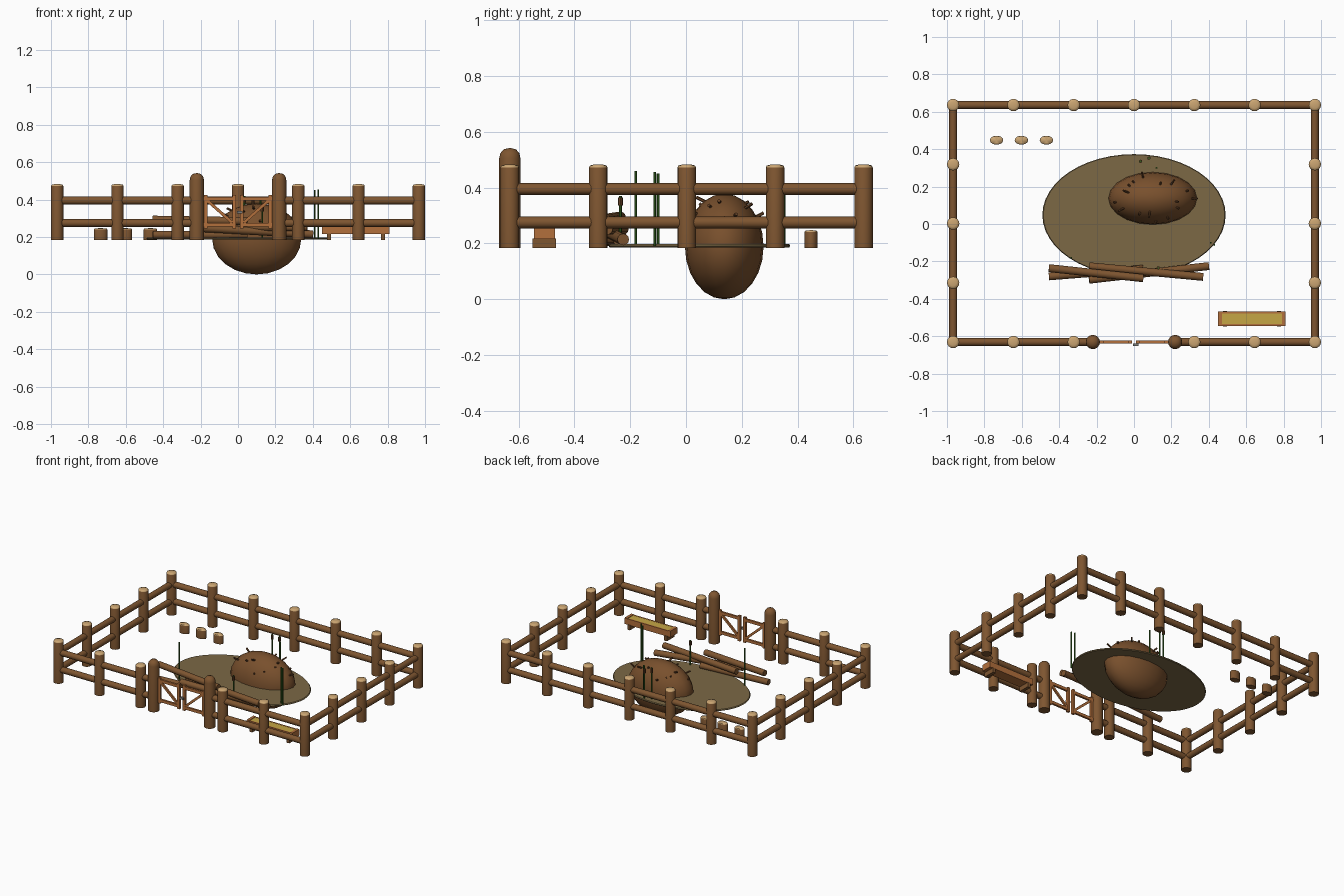
import bpy, bmesh, math
from mathutils import Vector, Matrix

if "Cube" in bpy.data.objects:
    bpy.data.objects.remove(bpy.data.objects["Cube"])


def mat(name, r, g, b):
    m = bpy.data.materials.new(name)
    m.diffuse_color = (r, g, b, 1)
    m.use_nodes = True
    m.node_tree.nodes["Principled BSDF"].inputs["Base Color"].default_value = m.diffuse_color
    return m


BARK = mat("bark brown", 0.21, 0.092, 0.030)
MUD = mat("mud brown", 0.19, 0.08, 0.026)
STICK = mat("dark stick", 0.13, 0.055, 0.02)
TAN = mat("cut wood tan", 0.60, 0.38, 0.17)
PLANK = mat("orange plank", 0.45, 0.16, 0.045)
WATER = mat("murky water", 0.20, 0.14, 0.06)
HAY = mat("hay yellow", 0.56, 0.38, 0.06)
GREEN = mat("reed green", 0.03, 0.11, 0.012)
METAL = mat("latch grey", 0.2, 0.2, 0.19)

G = 0.183          # ground level of the pen
FX, FY, BY = 0.967, -0.631, 0.636


def finish(bm, name, mats, rule=None, angle=40):
    bmesh.ops.recalc_face_normals(bm, faces=bm.faces)
    me = bpy.data.meshes.new(name)
    for m in mats:
        me.materials.append(m)
    for f in bm.faces:
        f.smooth = True
        if rule:
            f.material_index = rule(f)
    bm.to_mesh(me)
    bm.free()
    me.set_sharp_from_angle(angle=math.radians(angle))
    ob = bpy.data.objects.new(name, me)
    bpy.context.collection.objects.link(ob)
    return ob


def lathe(name, x, y, prof, mats, seg=16, sx=1, sy=1, rule=None, angle=60):
    bm = bmesh.new()
    vs = [bm.verts.new((r, 0, z)) for r, z in prof]
    es = [bm.edges.new(p) for p in zip(vs, vs[1:])]
    bmesh.ops.spin(bm, geom=vs + es, cent=(0, 0, 0), axis=(0, 0, 1),
                   angle=2 * math.pi, steps=seg)
    bmesh.ops.remove_doubles(bm, verts=bm.verts, dist=1e-5)
    bmesh.ops.transform(bm, verts=bm.verts,
                        matrix=Matrix.Translation((x, y, 0)) @ Matrix.Diagonal((sx, sy, 1, 1)))
    return finish(bm, name, mats, rule, angle)


def rod(name, a, b, r, m, seg=12, r2=None, end=None):
    a, b = Vector(a), Vector(b)
    d = b - a
    bm = bmesh.new()
    bmesh.ops.create_cone(bm, cap_ends=True, segments=seg, radius1=r,
                          radius2=r if r2 is None else r2, depth=d.length)
    rot = d.to_track_quat('Z', 'Y').to_matrix().to_4x4()
    bmesh.ops.transform(bm, verts=bm.verts, matrix=Matrix.Translation((a + b) / 2) @ rot)
    return finish(bm, name, [m])


def box(name, lo, hi, m, roll=0):
    lo, hi = Vector(lo), Vector(hi)
    bm = bmesh.new()
    bmesh.ops.create_cube(bm, size=1)
    s = hi - lo
    bmesh.ops.transform(bm, verts=bm.verts, matrix=Matrix.Translation((lo + hi) / 2)
                        @ Matrix.Rotation(roll, 4, 'Y') @ Matrix.Diagonal((s.x, s.y, s.z, 1)))
    return finish(bm, name, [m])


# fence posts with pale cut tops
xs = [FX * i / 3 for i in range(-3, 4)]
ys = [FY + (BY - FY) * i / 4 for i in range(5)]
spots = [(x, BY) for x in xs] + [(x, FY) for x in xs if abs(x) > 0.1]
spots += [(s * FX, y) for s in (-1, 1) for y in ys[1:4]]
post = [(0, G), (.033, G), (.033, .472), (.030, .479), (.018, .482), (0, .483)]
for x, y in spots:
    lathe("fence_post", x, y, post, [BARK, TAN],
          rule=lambda f: int(f.calc_center_median().z > .473))

# fence rails
for z in (.395, .275):
    rod("back_rail", (-FX, BY, z), (FX, BY, z), .021, BARK)
    for s in (-1, 1):
        rod("side_rail", (s * FX, FY, z), (s * FX, BY, z), .021, BARK)
        rod("front_rail", (s * FX, FY, z), (s * .22, FY, z), .021, BARK)

# gate: domed posts and two braced leaves
dome = [(0, G), (.038, G), (.038, .505), (.034, .523), (.022, .537), (0, .542)]
for s in (-1, 1):
    lathe("gate_post", s * .22, FY, dome, [BARK])

    def bar(name, x0, x1, z0, z1, t=.008):
        a, b = sorted((s * x0, s * x1))
        box(name, (a, FY - t, z0), (b, FY + t, z1), PLANK)
    bar("gate_stile", .012, .030, .245, .425)
    bar("gate_stile", .163, .181, .245, .425)
    bar("gate_top_bar", .012, .190, .395, .415, .007)
    bar("gate_bottom_bar", .012, .190, .255, .275, .007)
    ang = math.atan2(.12, .135)
    half = .088
    box("gate_brace", (s * .0965 - half, FY - .006, .327), (s * .0965 + half, FY + .006, .343),
        PLANK, -s * ang)
box("gate_latch", (-.005, FY - .02, .325), (.025, FY - .007, .340), METAL)

# pond
lathe("pond", 0, .048, [(0, .186), (.485, .186), (.49, .191), (.485, .197), (0, .197)],
      [WATER], 48, 1, .664, angle=30)

# mud lodge
MC, MR = Vector((.10, .137, .189)), Vector((.238, .141, .189))
bm = bmesh.new()
bmesh.ops.create_uvsphere(bm, u_segments=20, v_segments=12, radius=1)
bmesh.ops.transform(bm, verts=bm.verts,
                    matrix=Matrix.Translation(MC) @ Matrix.Diagonal((*MR, 1)))
finish(bm, "mud_lodge", [MUD], angle=60)

# sticks poking out of the lodge
for i in range(16):
    az = i * 2.4
    el = math.radians(28 + (i * 17) % 32)
    u = Vector((math.cos(az) * math.cos(el), math.sin(az) * math.cos(el), math.sin(el)))
    p = MC + Vector(a * b for a, b in zip(u, MR))
    d = Vector((math.cos(az), math.sin(az), .5)).normalized()
    rod("lodge_stick", p - d * .04, p + d * (.012 + .02 * (i % 3 == 0)), .006, STICK, 6)

# dam logs
for a, b in (((-.455, -.236, .293), (.05, -.290, .285)),
             ((-.455, -.280, .212), (.05, -.240, .212)),
             ((-.240, -.226, .252), (.37, -.283, .252)),
             ((-.240, -.298, .250), (.40, -.225, .214))):
    rod("dam_log", a, b, .021, BARK)

# reeds and cattails
for x, y, top, head in ((.41, -.10, .45, 0), (.43, -.112, .455, 0), (-.335, -.18, .46, 0),
                        (.035, .335, .42, 1), (.08, .352, .41, 1), (.12, .30, .40, 0),
                        (.13, -.235, .37, 1)):
    rod("reed_stem", (x, y, .19), (x, y, top), .005, GREEN, 6)
    if head:
        rod("cattail_head", (x, y, top - .035), (x, y, top - .005), .009, STICK, 8)

# stumps
stump = [(0, G), (.024, G), (.024, .240), (.022, .245), (0, .248)]
for x in (-.735, -.602, -.468):
    lathe("stump", x, .448, stump, [BARK, TAN], 14, 1.5, 1,
          rule=lambda f: int(f.calc_center_median().z > .241))

# feeding trough
x0, x1, y0, y1 = .45, .81, -.547, -.467
box("trough_floor", (x0, y0 + .005, .215), (x1, y1 - .005, .225), PLANK)
for y in (y0 + .002, y1 - .012):
    box("trough_side", (x0, y, .215), (x1, y + .010, .257), PLANK)
for x in (x0, x1 - .020):
    box("trough_end", (x, y0 + .003, .215), (x + .020, y1 - .003, .260), PLANK)
box("hay", (x0 + .02, y0 + .012, .225), (x1 - .02, y1 - .012, .256), HAY)
for x in (.475, .765):
    box("trough_foot", (x, y0 - .002, G), (x + .022, y1 + .002, .218), BARK)
